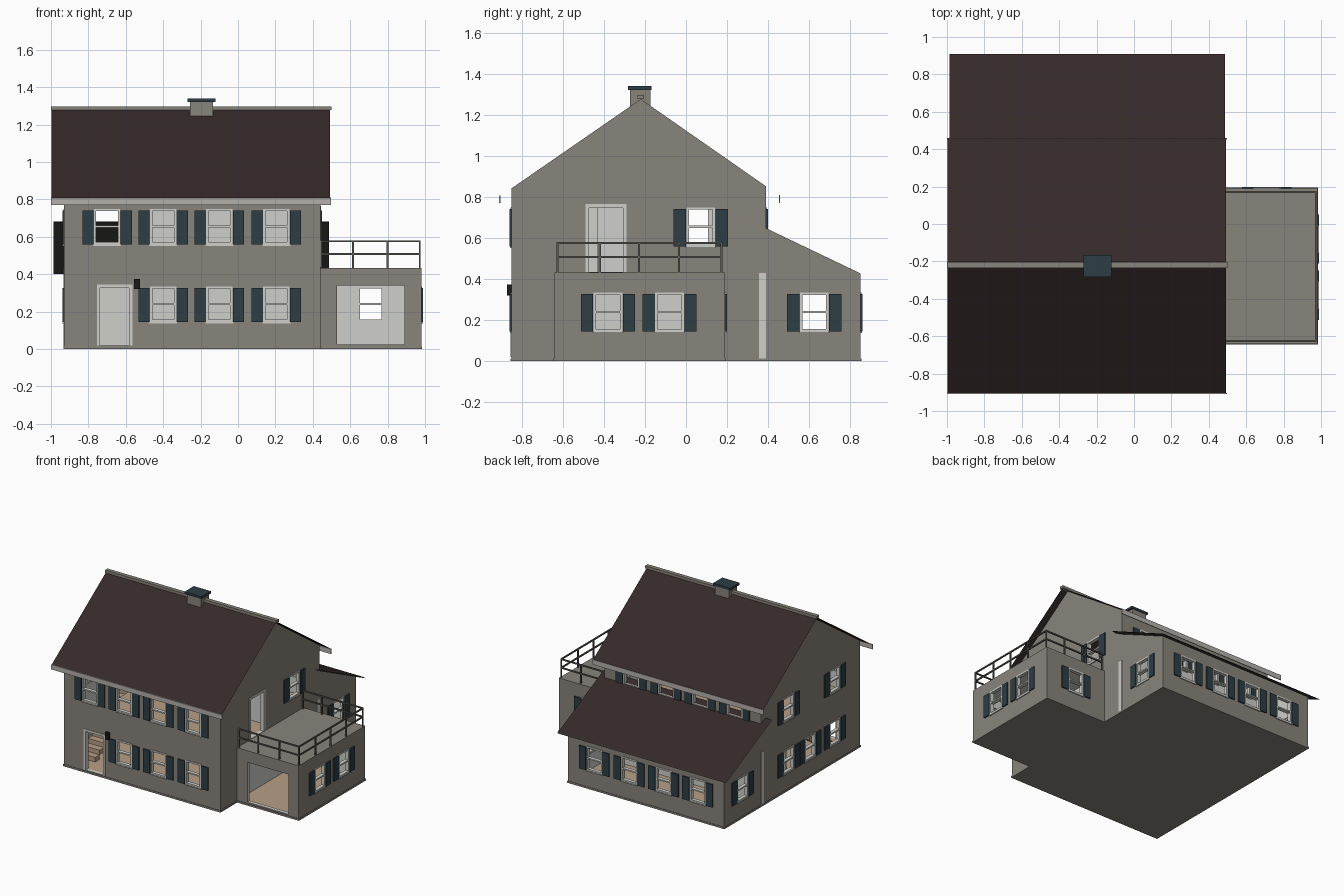
import bpy, bmesh
from mathutils import Vector

old = bpy.data.objects.get("Cube")
if old:
    bpy.data.objects.remove(old, do_unlink=True)


def material(name, r, g, b):
    m = bpy.data.materials.new(name)
    m.use_nodes = True
    m.diffuse_color = (r, g, b, 1)
    m.node_tree.nodes["Principled BSDF"].inputs["Base Color"].default_value = (r, g, b, 1)
    return m


WALL = material("warm grey plaster", .25, .23, .2)
LIGHT = material("pale grey trim", .62, .62, .59)
ROOF = material("dark brown roofing", .036, .022, .022)
SLATE = material("slate blue", .027, .047, .06)
TAN = material("tan wood", .48, .35, .24)
RAIL = material("railing grey", .11, .105, .09)
FASCIA = material("fascia grey", .46, .44, .41)
SOFFIT = material("soffit grey", .06, .056, .05)
BLACK = material("lamp black", .01, .01, .01)


def finish(name, bm, *mats):
    bmesh.ops.recalc_face_normals(bm, faces=bm.faces)
    me = bpy.data.meshes.new(name)
    bm.to_mesh(me)
    bm.free()
    ob = bpy.data.objects.new(name, me)
    bpy.context.collection.objects.link(ob)
    for m in mats:
        me.materials.append(m)
    return ob


def add_box(bm, x0, x1, y0, y1, z0, z1, index=0):
    v = bmesh.ops.create_cube(bm, size=1)["verts"]
    bmesh.ops.scale(bm, verts=v, vec=(x1 - x0, y1 - y0, z1 - z0))
    bmesh.ops.translate(bm, verts=v, vec=((x0 + x1) / 2, (y0 + y1) / 2, (z0 + z1) / 2))
    for f in {f for p in v for f in p.link_faces}:
        f.material_index = index


def boxes(name, mat, *specs):
    bm = bmesh.new()
    for s in specs:
        add_box(bm, *s)
    return finish(name, bm, mat)


def extrude_x(name, profile, x0, x1, *mats):
    bm = bmesh.new()
    f = bm.faces.new([bm.verts.new((x0, y, z)) for y, z in profile])
    ext = bmesh.ops.extrude_face_region(bm, geom=[f])["geom"]
    bmesh.ops.translate(bm, vec=(x1 - x0, 0, 0),
                        verts=[g for g in ext if isinstance(g, bmesh.types.BMVert)])
    return finish(name, bm, *mats)


# Wall planes: axis the wall faces, its position, outward sign
SIDES = {"front": ("y", -.85, -1), "back": ("y", .85, 1), "upper_back": ("y", .39, 1),
         "left": ("x", .44, 1), "right": ("x", -.93, -1),
         "annex_front": ("y", -.64, -1), "annex_back": ("y", .19, 1), "annex_left": ("x", .98, 1)}


def on_wall(side, u0, u1, z0, z1, d0, d1):
    """Box bounds on a wall; d is the distance outward from its surface."""
    axis, p, s = SIDES[side]
    a, b = sorted((p + s * d0, p + s * d1))
    return (u0, u1, a, b, z0, z1) if axis == "y" else (a, b, u0, u1, z0, z1)


LOW, HIGH = .145, .56
ROW = (-.70, -.40, -.10, .205)
WINDOWS = {
    "front": [(u, HIGH) for u in ROW] + [(u, LOW) for u in ROW[1:]],
    "back": [(u, LOW) for u in ROW],
    "upper_back": [(u, HIGH) for u in ROW],
    "left": [(.072, HIGH), (.625, LOW)],
    "right": [(.05, HIGH), (-.53, HIGH), (.05, LOW), (-.22, LOW), (-.53, LOW), (.625, LOW)],
    "annex_left": [(-.38, LOW), (-.08, LOW)],
    "annex_back": [(.71, LOW)],
}
DOORS = {"front": (-.755, -.565, .02, .345), "left": (-.49, -.29, .435, .765),
         "annex_front": (.53, .89, .025, .34)}
W, H, B = .07, .19, .012   # window half width, height, frame bar

house_cuts, annex_cuts = [], []

# Windows with frames, middle rails, sills and shutters
for side, items in WINDOWS.items():
    frames, shutters = [], []
    cuts = annex_cuts if side.startswith("annex") else house_cuts
    for u, z in items:
        cuts.append(on_wall(side, u - W, u + W, z, z + H, -.05, .05))
        a, b, t = u - W, u + W, z + H
        bars = [(a, a + B, z, t), (b - B, b, z, t), (a, b, z, z + B), (a, b, t - B, t),
                (a, b, z + H / 2 - .005, z + H / 2 + .005)]
        frames += [on_wall(side, *r, -.025, .004) for r in bars]
        frames.append(on_wall(side, a - .005, b + .005, z - .008, z, -.01, .008))
        for e in (a - .062, b + .002):
            shutters.append(on_wall(side, e, e + .06, z, z + H - .008, -.002, .009))
    boxes(side + "_window_frames", LIGHT, *frames)
    boxes(side + "_shutters", SLATE, *shutters)

# Door openings and their frames
for side, (a, b, z, t) in DOORS.items():
    cuts = annex_cuts if side.startswith("annex") else house_cuts
    cuts.append(on_wall(side, a, b, z, t, -.05, .05))
    if side != "annex_front":
        bars = [(a, a + .018, z, t), (b - .018, b, z, t), (a, b, t - .018, t)]
        boxes(side + "_door_frame", LIGHT, *[on_wall(side, *r, -.03, .004) for r in bars])


def carve(ob, *cutter_sets):
    """Subtract each set of boxes, leaving pale surfaces where it cuts."""
    cutters = []
    for i, specs in enumerate(cutter_sets):
        bm = bmesh.new()
        for s in specs:
            add_box(bm, *s, index=1)
        c = finish("cutter", bm, WALL, LIGHT)
        c.hide_render = True
        m = ob.modifiers.new("cut", "BOOLEAN")
        m.operation, m.solver, m.object = "DIFFERENCE", "EXACT", c
        cutters.append(c)
    bpy.context.view_layer.update()
    dg = bpy.context.evaluated_depsgraph_get()
    me = bpy.data.meshes.new_from_object(ob.evaluated_get(dg))
    ob.modifiers.clear()
    ob.data = me
    for c in cutters:
        bpy.data.objects.remove(c, do_unlink=True)


# House shell with a lean-to at the back
house = extrude_x("house_walls", [(-.85, 0), (.85, 0), (.85, .428), (.39, .648), (.39, .852),
                                  (-.22, 1.277), (-.85, .842)], -.93, .44, WALL, LIGHT)
carve(house, [(-.9, .41, -.82, .355, .015, 1.5), (-.9, .41, .394, .82, .015, .9)], house_cuts)

# Side annex under the balcony
annex = boxes("annex_walls", WALL, (.44, .98, -.64, .19, 0, .432))
annex.data.materials.append(LIGHT)
carve(annex, [(.446, .95, -.61, .16, .015, .41)], annex_cuts)

# Plinth, party wall ends
boxes("plinth", WALL, (-.934, .444, -.854, .854, 0, .014), (.44, .985, -.645, .195, 0, .014))
boxes("party_wall_ends", LIGHT, (.438, .443, .355, .39, .001, .43),
      (-.933, -.928, .355, .39, .001, .43))

# Floors, interior walls and stairs
boxes("floors", TAN, (-.9, .41, -.82, .355, .014, .02), (-.9, .41, .394, .82, .014, .02),
      (.446, .95, -.61, .16, .014, .02), (-.74, .41, -.82, .355, .41, .432),
      (-.9, -.74, -.1, .355, .41, .432))
boxes("interior_walls", LIGHT, (-.74, .41, -.2, -.18, .02, .41), (-.5, .41, -.2, -.18, .432, .85),
      (-.3, -.28, -.43, -.2, .432, .85))
boxes("stairs", TAN, *[(-.9, -.76, -.7 + i * .055, -.645 + i * .055, .02 + i * .036, .056 + i * .036)
                       for i in range(11)])


def sheet(name, mat, x0, x1, *line):
    bm = bmesh.new()
    rows = [[bm.verts.new((x, y, z)) for x in (x0, x1)] for y, z in line]
    for p, q in zip(rows, rows[1:]):
        bm.faces.new((p[0], p[1], q[1], q[0]))
    return finish(name, bm, mat)


# Roofs
sheet("main_roof", ROOF, -.997, .493, (-.907, .806), (-.22, 1.283), (.457, .81))
sheet("lean_to_roof", ROOF, -.987, .487, (.335, .682), (.91, .405))
sheet("lean_to_soffit", SOFFIT, -.987, .487, (.335, .677), (.91, .4))
boxes("fascia_boards", FASCIA, (-1, .497, -.91, -.904, .77, .808), (-1, .497, .453, .459, .77, .81))
boxes("ridge_cap", WALL, (-1, .5, -.236, -.204, 1.277, 1.298))

# Chimney
boxes("chimney", WALL, (-.257, -.133, -.273, -.173, 1.2, 1.325))
boxes("chimney_cap", SLATE, (-.27, -.12, -.283, -.167, 1.322, 1.34))

# Balcony railing
R = .005
posts = [(x, y) for x in (.448, .615, .8, .972) for y in (-.625, .172)]
posts += [(.972, y) for y in (-.42, -.23, -.035)]
rails = [(x - R, x + R, y - R, y + R, .43, .58) for x, y in posts]
for z in (.508, .576):
    rails += [(.444, .977, y - R, y + R, z - R, z + R) for y in (-.625, .172)]
    rails.append((.972 - R, .972 + R, -.625, .172, z - R, z + R))
boxes("balcony_railing", RAIL, *rails)

# Entrance lamp
boxes("entrance_lamp", BLACK, on_wall("front", -.555, -.525, .32, .375, -.002, .022))
